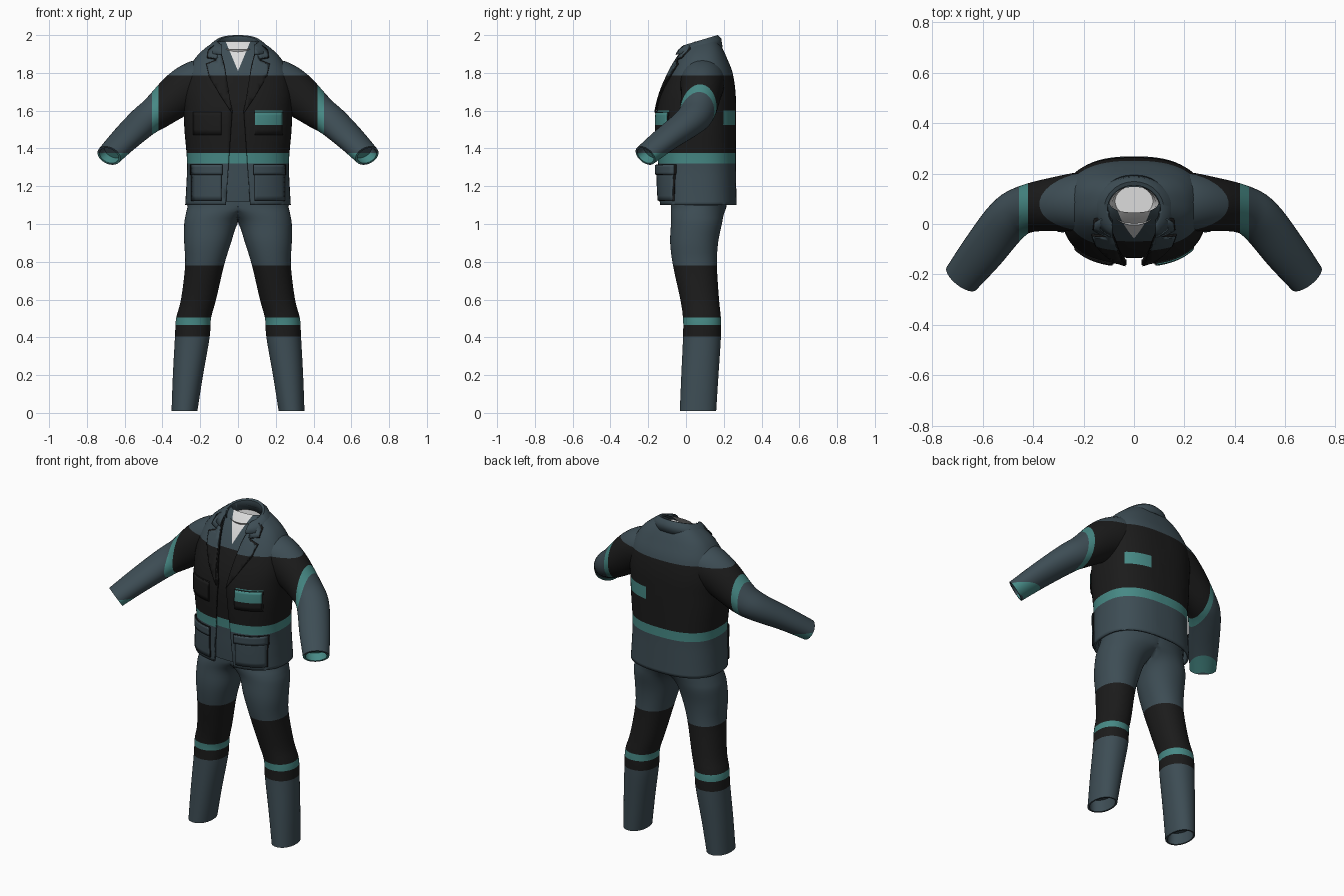
import bpy, bmesh, math
from mathutils import Vector

if "Cube" in bpy.data.objects:
    bpy.data.objects.remove(bpy.data.objects["Cube"])

SLATE, BLACK, TEAL, WHITE = range(4)
MATS = []
for mname, col in (("slate cloth", (.047, .074, .09)), ("black cloth", (.011, .011, .011)),
                   ("teal reflective", (.062, .25, .235)), ("white shirt", (.72, .72, .72))):
    m = bpy.data.materials.new(mname)
    m.diffuse_color = (*col, 1)
    m.use_nodes = True
    m.node_tree.nodes["Principled BSDF"].inputs["Base Color"].default_value = m.diffuse_color
    MATS.append(m)


# ---- helpers ----
def smooth_rows(rows, n):
    """Catmull-Rom resampling of a list of number tuples."""
    out = []
    for i in range(len(rows) - 1):
        p = [rows[max(0, min(len(rows) - 1, i + k))] for k in (-1, 0, 1, 2)]
        for s in range(n):
            t = s / n
            out.append(tuple(.5 * (2 * b + (c - a) * t + (2 * a - 5 * b + 4 * c - d) * t * t
                                   + (3 * b - a - 3 * c + d) * t ** 3) for a, b, c, d in zip(*p)))
    return out + [rows[-1]]


def oval(cx, cy, rx, ry, z, n=2.0, tilt=0, seg=48):
    ring = []
    for k in range(seg):
        a = 2 * math.pi * (k + .5) / seg
        c, s = math.cos(a), math.sin(a)
        dx = rx * math.copysign(abs(c) ** (2 / n), c)
        dy = ry * math.copysign(abs(s) ** (2 / n), s)
        ring.append(Vector((cx + dx, cy + dy, z + tilt * dy)))
    return ring


def finish(name, bm, rule, cuts=(), drop=None, mirror=False, thick=0, offset=-1):
    for co, no in cuts:
        bmesh.ops.bisect_plane(bm, geom=bm.verts[:] + bm.edges[:] + bm.faces[:], dist=1e-5,
                               plane_co=co, plane_no=no)
    if drop:
        bmesh.ops.delete(bm, geom=[f for f in bm.faces if drop(f.calc_center_median())], context='FACES')
    for f in bm.faces:
        f.material_index = rule(f.calc_center_median())
    me = bpy.data.meshes.new(name)
    bm.to_mesh(me)
    bm.free()
    for m in MATS:
        me.materials.append(m)
    ob = bpy.data.objects.new(name, me)
    bpy.context.collection.objects.link(ob)
    bpy.ops.object.select_all(action='DESELECT')
    ob.select_set(True)
    bpy.context.view_layer.objects.active = ob
    bpy.ops.object.shade_smooth_by_angle(angle=math.radians(40))
    if mirror:
        ob.modifiers.new("mirror", 'MIRROR')
    if thick:
        s = ob.modifiers.new("cloth", 'SOLIDIFY')
        s.thickness, s.offset = thick, offset
    return ob


def loft(rings, cap=False):
    bm = bmesh.new()
    vs = [[bm.verts.new(p) for p in r] for r in rings]
    n = len(rings[0])
    for a, b in zip(vs, vs[1:]):
        for k in range(n):
            bm.faces.new((a[k], a[(k + 1) % n], b[(k + 1) % n], b[k]))
    if cap:
        bm.faces.new(vs[-1])
    bmesh.ops.recalc_face_normals(bm, faces=bm.faces[:])
    return bm


def zcuts(*zs):
    return [((0, 0, z), (0, 0, 1)) for z in zs]


def xcuts(*xs):
    return [((x, 0, 0), (1, 0, 0)) for x in xs]


# ---- colour bands ----
def top_colour(c):
    x, z = abs(c.x), c.z
    if x > .455:
        return TEAL if 1.32 < z < 1.375 else SLATE
    if x > .42:
        return TEAL
    if .09 < c.x < .235 and 1.525 < z < 1.6:
        return TEAL
    if z > 1.785 or z < 1.32:
        return SLATE
    return BLACK if z > 1.375 else TEAL


def leg_colour(c):
    if .465 < c.z < .505:
        return TEAL
    return BLACK if .405 < c.z < .78 else SLATE


TOP_CUTS = zcuts(1.32, 1.375, 1.525, 1.6, 1.785) + xcuts(.09, .235)

# ---- trousers: one leg and half the hips, mirrored ----
legs = [(.01, .215, .352, -.033, .16), (.2, .185, .345, -.025, .172), (.4, .15, .334, -.016, .185),
        (.5, .143, .328, -.016, .185), (.6, .116, .302, -.03, .175), (.78, .074, .28, -.069, .164),
        (.9, .037, .285, -.084, .17), (1.0, .002, .285, -.08, .19), (1.05, -.06, .277, -.08, .2),
        (1.11, -.2, .265, -.08, .217), (1.25, -.25, .25, -.08, .22)]
rings = [oval((a + b) / 2, (c + d) / 2, (b - a) / 2, (d - c) / 2, z, 2.15)
         for z, a, b, c, d in smooth_rows(legs, 4)]
rings = [oval(.286, .064, .058, .085, .08), oval(.284, .064, .06, .087, .01)] + rings
for r in rings:
    for p in r:
        p.x = max(p.x, 0)
finish("trouser_legs", loft(rings[::-1], True), leg_colour, zcuts(.405, .465, .505, .78),
       drop=lambda c: c.x < 1e-4, mirror=True)

# ---- jacket body profile: height, half width, front, back ----
body = smooth_rows([(1.1, .28, -.14, .268), (1.2, .274, -.146, .266), (1.33, .27, -.15, .264),
                    (1.5, .284, -.16, .265), (1.6, .287, -.155, .265), (1.7, .288, -.13, .262),
                    (1.8, .268, -.088, .247), (1.88, .225, -.045, .216), (1.93, .175, -.01, .193),
                    (1.965, .125, .02, .172)], 4)
POW = 2.5


def front_y(x, z):
    z = max(body[0][0], min(body[-1][0] - 1e-4, z))
    for a, b in zip(body, body[1:]):
        if a[0] <= z <= b[0]:
            t = (z - a[0]) / (b[0] - a[0])
            rx, y0, y1 = (a[i] + (b[i] - a[i]) * t for i in (1, 2, 3))
            break
    k = min(.97, abs(x) / rx)
    return (y0 + y1) / 2 - (y1 - y0) / 2 * (1 - k ** POW) ** (1 / POW)


def body_rings(inset):
    return [oval(0, (a + b) / 2, rx - inset, (b - a) / 2 - inset, z, POW, seg=64) for z, rx, a, b in body]


def gap(z):
    return .03 + (.2 * (z - 1.6) if z > 1.6 else .07 * (1.6 - z))


edge_cuts = [((s * .03, 0, 1.6), (1, 0, -s * k)) for s in (1, -1) for k in (.2, -.07)]
finish("jacket_body", loft(body_rings(0)), top_colour, TOP_CUTS + zcuts(1.6) + edge_cuts,
       drop=lambda c: c.y < .05 and abs(c.x) < gap(c.z), thick=.012)

# ---- inner top with a white V at the neck ----
vee = [((0, 0, 1.81), (1, 0, -s * .42)) for s in (1, -1)]
finish("inner_top", loft(body_rings(.026)[1:]),
       lambda c: WHITE if c.y < .06 and c.z > 1.81 and abs(c.x) < .42 * (c.z - 1.81) else top_colour(c),
       TOP_CUTS + vee)
finish("neck_lining", loft([oval(0, .08, .1, .085, 1.94, tilt=.2), oval(0, .08, .085, .07, 1.9),
                            oval(0, .09, .075, .06, 1.8)], True), lambda c: WHITE)

# ---- collar ring, open at the front ----
finish("collar", loft([oval(0, .06, .172, .134, 1.915, tilt=.15), oval(0, .062, .145, .125, 1.95, tilt=.25),
                       oval(0, .06, .118, .108, 1.968, tilt=.3), oval(0, .058, .105, .095, 1.966, tilt=.3),
                       oval(0, .065, .1, .085, 1.92, tilt=.2)]),
       lambda c: SLATE, xcuts(-.085, .085), drop=lambda c: c.y < .05 and abs(c.x) < .085, thick=.004)

# ---- sleeves: centre, lateral radius, upright radius ----
arm = smooth_rows([(.1, .09, 1.80, .1, .085), (.2, .087, 1.755, .118, .118), (.3, .08, 1.695, .108, .118),
                   (.425, .06, 1.595, .095, .093), (.5, .015, 1.54, .092, .08),
                   (.6, -.11, 1.447, .086, .066), (.683, -.215, 1.362, .074, .058)], 5)
rings = []
for i, (x, y, z, ra, rb) in enumerate(arm):
    a, b = arm[max(0, i - 1)], arm[min(len(arm) - 1, i + 1)]
    d = (Vector(b[:3]) - Vector(a[:3])).normalized()
    lat = d.cross(Vector((0, 0, 1))).normalized()
    up = lat.cross(d)
    rings.append([Vector((x, y, z)) + lat * ra * math.cos(k * math.pi / 16) + up * rb * math.sin(k * math.pi / 16)
                  for k in range(32)])
end = Vector(arm[-1][:3])
rings.append([end + (p - end) * .82 for p in rings[-1]])
rings.append([p - d * .05 for p in rings[-1]])
finish("sleeves", loft(rings, True), top_colour, zcuts(1.32, 1.375, 1.785) + xcuts(.42, .455), mirror=True)


# ---- sewn plates following the jacket front ----
def plate(name, pts, off=.012, outline=.005):
    cx, cz = (sum(p[i] for p in pts) / len(pts) for i in (0, 1))
    for side, label in ((1, "left"), (-1, "right")):
        for grow, o, rule, part in ((0, off, top_colour, ""), (outline, off - .005, lambda c: BLACK, "_seam")):
            bm = bmesh.new()
            vs = [bm.verts.new((side * (x + math.copysign(grow, x - cx)), 0, z + math.copysign(grow, z - cz)))
                  for x, z in pts]
            f = bm.faces.new(vs)
            f.normal_update()
            if f.normal.y > 0:
                f.normal_flip()
            for co, no in zcuts(*(1.1 + .025 * k for k in range(36))) + xcuts(*(-.3 + .025 * k for k in range(25))) + TOP_CUTS:
                bmesh.ops.bisect_plane(bm, geom=bm.verts[:] + bm.edges[:] + bm.faces[:], dist=1e-5,
                                       plane_co=co, plane_no=no)
            for v in bm.verts:
                v.co.y = front_y(v.co.x, v.co.z) - o
            finish(f"{label}_{name}{part}", bm, rule, thick=.006)


plate("lapel", [(.034, 1.59), (.1, 1.69), (.15, 1.785), (.165, 1.845), (.115, 1.865), (.1, 1.93), (.075, 1.84)],
      outline=.004)
plate("collar_leaf", [(.1, 1.945), (.108, 1.875), (.16, 1.885), (.155, 1.92), (.13, 1.945)], outline=.004)
plate("chest_pocket", [(.09, 1.475), (.235, 1.475), (.235, 1.59), (.09, 1.59)], off=.01, outline=.003)
plate("hip_pocket", [(.09, 1.125), (.245, 1.125), (.245, 1.27), (.09, 1.27)], off=.014, outline=.003)
plate("hip_pocket_flap", [(.085, 1.262), (.25, 1.262), (.25, 1.312), (.085, 1.312)], off=.02, outline=.003)
